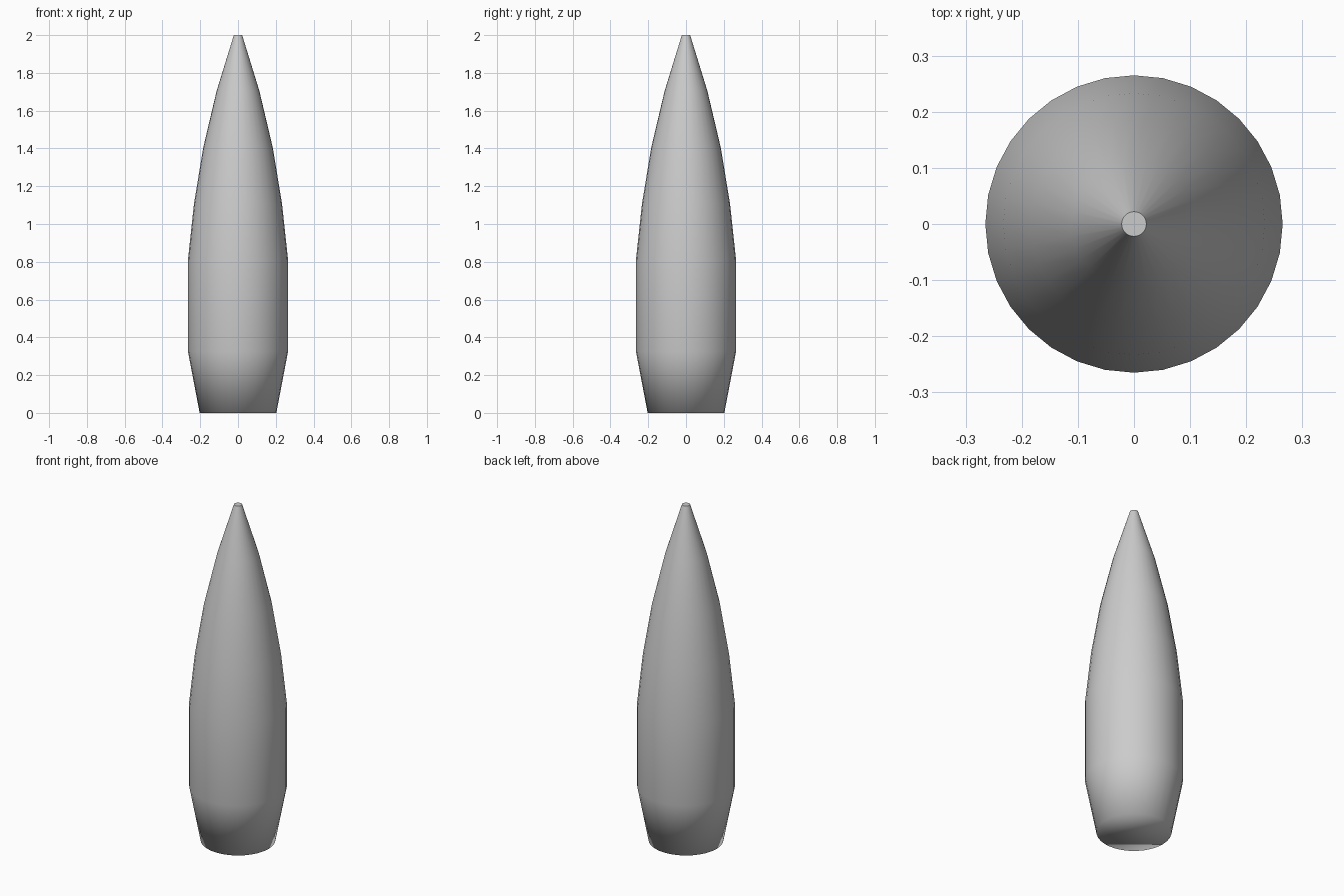
import bpy, bmesh
from math import cos, sin, pi

if "Cube" in bpy.data.objects:
    bpy.data.objects.remove(bpy.data.objects["Cube"])

SIDES = 32
# (radius, height): tapered tail, straight body, curved nose
PROFILE = [(0.203, 0.0), (0.265, 0.325), (0.265, 0.81), (0.233, 1.108),
           (0.184, 1.405), (0.113, 1.705), (0.022, 2.0)]


def lathe(name, profile, sides):
    bm = bmesh.new()
    rings = [[bm.verts.new((r * cos(2 * pi * i / sides), r * sin(2 * pi * i / sides), z))
              for i in range(sides)] for r, z in profile]
    for low, high in zip(rings, rings[1:]):
        for i in range(sides):
            j = (i + 1) % sides
            bm.faces.new((low[i], low[j], high[j], high[i]))
    # Flat base and flat blunt tip
    bm.faces.new(rings[0][::-1])
    tip = bm.faces.new(rings[-1])
    for f in bm.faces:
        f.smooth = True
    tip.smooth = False
    for e in tip.edges:
        e.smooth = False
    mesh = bpy.data.meshes.new(name)
    bm.to_mesh(mesh)
    bm.free()
    obj = bpy.data.objects.new(name, mesh)
    bpy.context.collection.objects.link(obj)
    return obj


# Pointed body with soft shading around the tail
lathe("pointed_body", PROFILE, SIDES)
